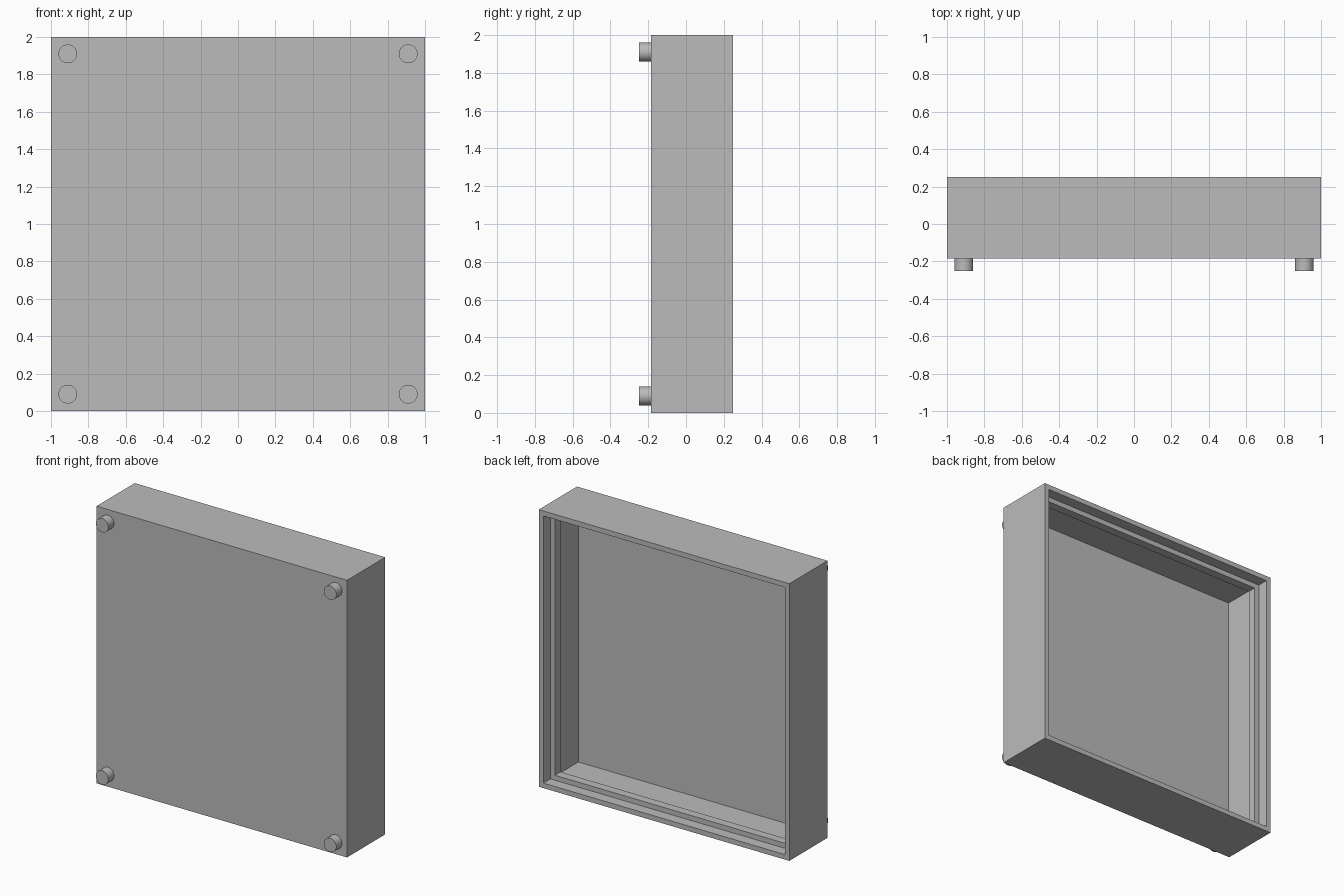
import bpy
import bmesh
import math
from mathutils import Vector

cube = bpy.data.objects.get("Cube")
if cube:
    bpy.data.objects.remove(cube, do_unlink=True)

# Single plain grey for the whole model
grey = bpy.data.materials.new("plain_grey")
grey.use_nodes = True
grey.diffuse_color = (0.5, 0.5, 0.5, 1)
grey.node_tree.nodes["Principled BSDF"].inputs["Base Color"].default_value = (0.5, 0.5, 0.5, 1)

FRONT, BACK = -0.185, 0.25
WALL = 0.036
LIP_TOP, LIP_BOTTOM = BACK - 0.08, BACK - 0.143


def add_object(name, bm):
    bmesh.ops.recalc_face_normals(bm, faces=bm.faces)
    mesh = bpy.data.meshes.new(name)
    bm.to_mesh(mesh)
    bm.free()
    mesh.materials.append(grey)
    obj = bpy.data.objects.new(name, mesh)
    bpy.context.collection.objects.link(obj)
    return obj


def square_ring(bm, half, y):
    corners = ((-1, -1), (1, -1), (1, 1), (-1, 1))
    return [bm.verts.new((sx * half, y, 1 + sz * half)) for sx, sz in corners]


# Open-backed case: square rings lofted from the front panel, around
# the rim, over the inner lip and down to the inside of the panel
inner = 1 - WALL
profile = [
    (1, FRONT), (1, BACK),
    (inner, BACK), (inner, LIP_TOP),
    (inner - WALL, LIP_TOP), (inner - WALL, LIP_BOTTOM),
    (inner, LIP_BOTTOM), (inner, FRONT + WALL),
]
bm = bmesh.new()
rings = [square_ring(bm, half, y) for half, y in profile]
for a, b in zip(rings, rings[1:]):
    for i in range(4):
        j = (i + 1) % 4
        bm.faces.new((a[i], a[j], b[j], b[i]))
bm.faces.new(rings[0])
bm.faces.new(rings[-1])
add_object("case", bm)

# Four round feet at the corners of the front panel
for side, sx in (("right", -1), ("left", 1)):
    for level, sz in (("lower", -1), ("upper", 1)):
        bm = bmesh.new()
        bmesh.ops.create_cone(bm, cap_ends=True, segments=48,
                              radius1=0.05, radius2=0.05, depth=0.065)
        foot = add_object(f"{level}_{side}_foot", bm)
        foot.rotation_euler.x = math.radians(90)
        foot.location = Vector((sx * 0.91, FRONT - 0.0325, 1 + sz * 0.91))
        bpy.ops.object.select_all(action="DESELECT")
        foot.select_set(True)
        bpy.context.view_layer.objects.active = foot
        bpy.ops.object.shade_smooth_by_angle(angle=math.radians(35))
